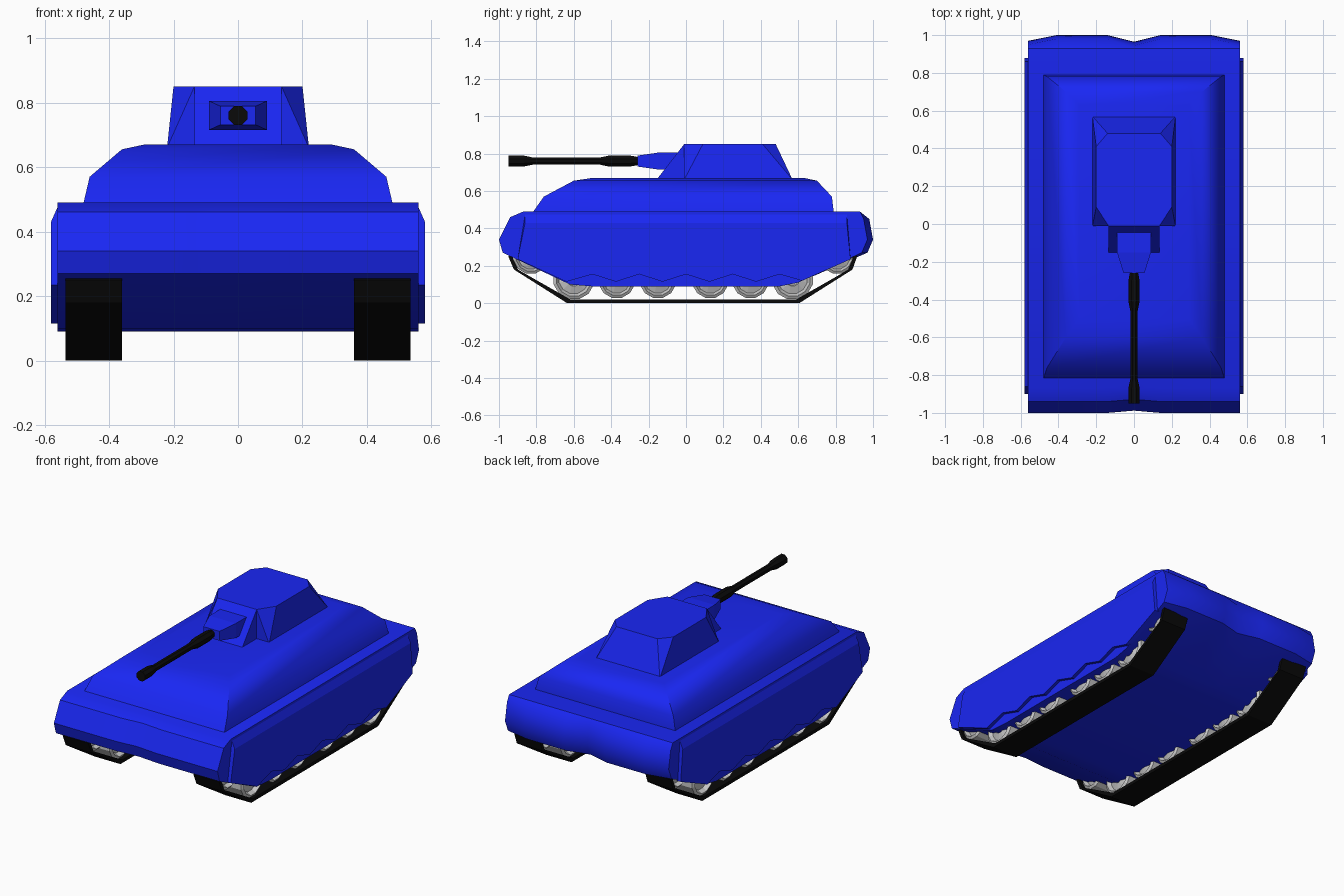
import bpy, bmesh, math
from mathutils import Vector

if "Cube" in bpy.data.objects:
    bpy.data.objects.remove(bpy.data.objects["Cube"])


def material(name, rgb):
    m = bpy.data.materials.new(name)
    m.diffuse_color = (*rgb, 1)
    m.use_nodes = True
    m.node_tree.nodes["Principled BSDF"].inputs["Base Color"].default_value = m.diffuse_color
    return m


BLUE = material("blue_paint", (0.01, 0.02, 0.9))
BLACK = material("black_metal", (0.003, 0.003, 0.003))


def loft(name, rings, mat=None, mirror=False, closed=False, smooth=None):
    """Skin equal-length rings of points, capped at both ends or closed on itself."""
    bm = bmesh.new()
    vr = [[bm.verts.new(p) for p in r] for r in rings]
    n = len(vr[0])
    pairs = list(zip(vr, vr[1:])) + ([(vr[-1], vr[0])] if closed else [])
    for a, b in pairs:
        for i in range(n):
            j = (i + 1) % n
            bm.faces.new((a[i], a[j], b[j], b[i]))
    if not closed:
        bm.faces.new(vr[0])
        bm.faces.new(vr[-1])
    bmesh.ops.recalc_face_normals(bm, faces=bm.faces)
    me = bpy.data.meshes.new(name)
    bm.to_mesh(me)
    bm.free()
    ob = bpy.data.objects.new(name, me)
    bpy.context.collection.objects.link(ob)
    if mat:
        me.materials.append(mat)
    if mirror:
        ob.modifiers.new("mirror", 'MIRROR')
    if smooth:
        bpy.ops.object.select_all(action='DESELECT')
        ob.select_set(True)
        bpy.context.view_layer.objects.active = ob
        bpy.ops.object.shade_smooth_by_angle(angle=math.radians(smooth))
    return ob


def rect(x, y0, y1, z):
    return [(-x, y0, z), (x, y0, z), (x, y1, z), (-x, y1, z)]


def circle(axis, centre, r, n, along):
    """Polygon ring around the x or y axis."""
    out = []
    for i in range(n):
        a = 2 * math.pi * (i + 0.5) / n
        c, s = r * math.cos(a), r * math.sin(a)
        out.append((along, centre[0] + c, centre[1] + s) if axis == 'x'
                   else (centre[0] + c, along, centre[1] + s))
    return out


# Hull: side profile swept across x, ends slightly set back at corners and middle
profile = [(-0.87, .49), (-0.94, .46), (-1, .34), (-0.98, .27), (-0.62, .10), (-0.5, .09),
           (0.5, .09), (0.6, .11), (0.97, .27), (1, .34), (0.98, .45), (0.93, .49)]
stations = [(-.56, 0, .03), (-.41, 0, 0), (-.14, 0, 0), (0, .012, .035),
            (.14, 0, 0), (.41, 0, 0), (.56, 0, .03)]
loft("hull", [[(x, y + (f if y < -.9 else -b if y > .95 else 0), z) for y, z in profile]
              for x, f, b in stations], BLUE, smooth=35)

# Upper hull with rounded shoulders
loft("upper_hull", [rect(.48, -.82, .79, .485), rect(.46, -.76, .78, .57),
                    rect(.36, -.60, .70, .655), rect(.29, -.50, .63, .67)], BLUE, smooth=40)

# Side skirts with scalloped lower edge
lower = [(-.9, .235), (-.64, .115)]
for k in range(5):
    y = -.5 + k * .25
    lower += [(y, .155), (y + .125, .115)]
lower[-1] = (.62, .12)
edge = lower + [(.88, .235)]
loft("side_skirt", [[(x, y, z) for y, z in edge + [(.86, top), (-.86, top)]]
                    for x, top in ((.55, .475), (.56, .475), (.58, .43))], BLUE, mirror=True)

# Turret body: rectangular base, chamfered top
base = [(.22, -.01), (.22, -.01), (.22, .57), (.22, .57)]
top = [(.135, -.01), (.20, .09), (.20, .41), (.14, .48)]


def octagon(half, z):
    return [(x, y, z) for x, y in half] + [(-x, y, z) for x, y in reversed(half)]


turret = loft("turret", [octagon(base, .66), octagon(top, .85)], BLUE)
bm = bmesh.new()
bm.from_mesh(turret.data)
bmesh.ops.remove_doubles(bm, verts=bm.verts, dist=1e-5)
bmesh.ops.recalc_face_normals(bm, faces=bm.faces)
bm.to_mesh(turret.data)
bm.free()

# Sloped turret front and gun mantlet
loft("turret_front", [[(x, -.15, .67), (x, 0, .67), (x, 0, .85), (x, -.01, .85)]
                      for x in (-.135, .135)], BLUE)
loft("gun_mantlet", [[(-w, y, .76 - h), (w, y, .76 - h), (w, y, .76 + h), (-w, y, .76 + h)]
                     for w, h, y in ((.09, .045, .0), (.09, .045, -.15), (.055, .029, -.26))], BLUE)

# Gun barrel with muzzle and sleeve
barrel = [(-.25, .022), (-.30, .032), (-.41, .032), (-.46, .021),
          (-.82, .021), (-.87, .032), (-.95, .032)]
loft("gun_barrel", [circle('y', (0, .76), r, 8, y) for y, r in barrel], BLACK)

# Track bands
outer = [(-.635, 0), (.605, 0), (.89, .18), (.915, .25), (.86, .33),
         (-.88, .33), (-.95, .25), (-.92, .18)]
inner = [(y * .975, .17 + (z - .17) * .88) for y, z in outer]
loft("track", [[(x, y, z) for y, z in ring] for x, ring in
               ((.36, outer), (.535, outer), (.535, inner), (.36, inner))],
     BLACK, mirror=True, closed=True)

# Road wheels and end wheels, dished on both faces
wheels = [(-.6, .13, .112), (-.37, .125, .1), (-.15, .125, .1), (.13, .125, .1),
          (.345, .125, .1), (.57, .13, .112), (-.83, .25, .095), (.81, .25, .095)]
for i, (y, z, r) in enumerate(wheels):
    steps = [(.40, .3), (.385, .35), (.40, .72), (.375, .85), (.385, 1),
             (.515, 1), (.525, .85), (.50, .72), (.515, .35), (.50, .3)]
    loft(f"wheel_{i + 1}", [circle('x', (y, z), r * s, 12, x) for x, s in steps], mirror=True)
